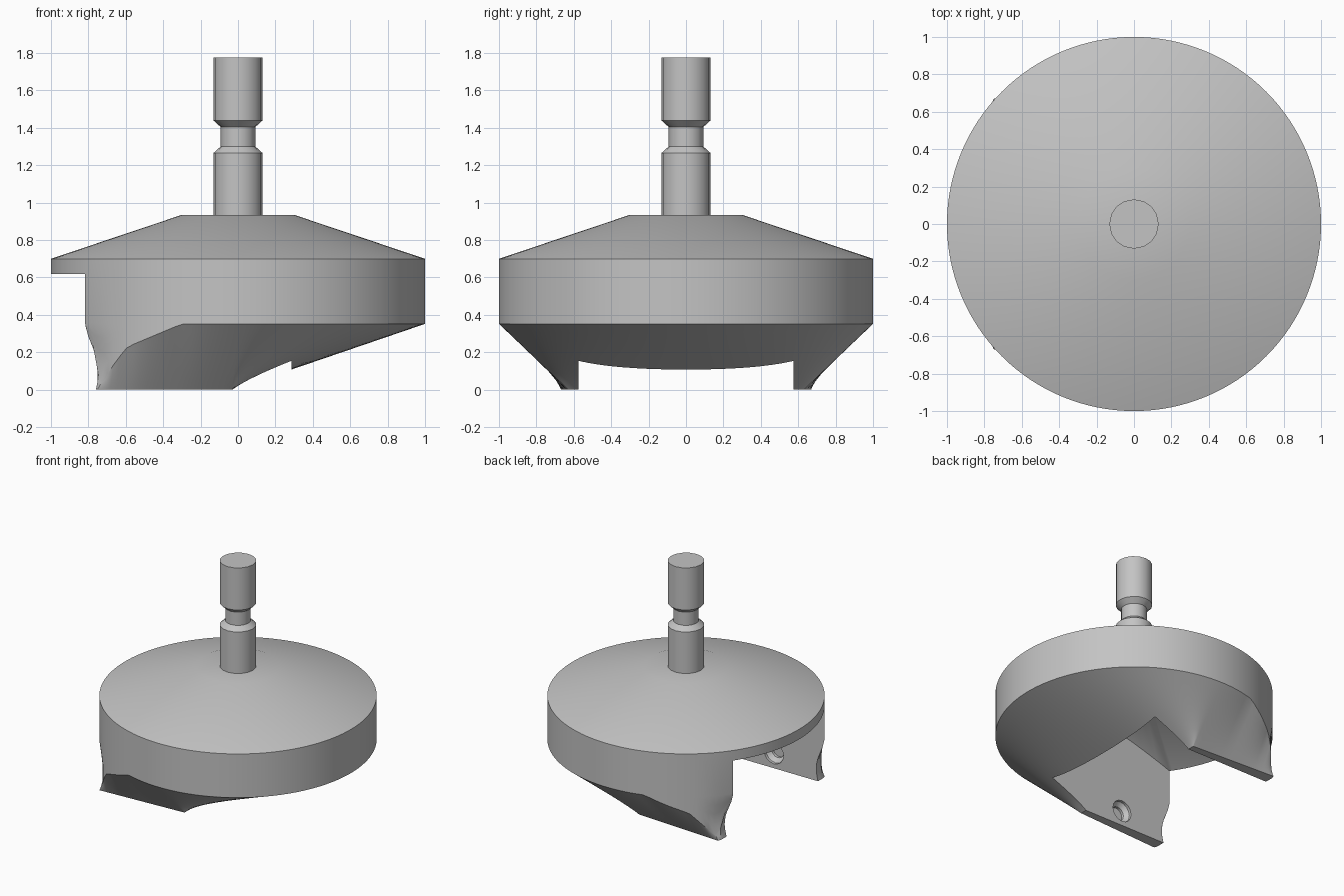
import bpy, bmesh, math
from mathutils import Vector

cube = bpy.data.objects.get("Cube")
if cube:
    bpy.data.objects.remove(cube)

steel = bpy.data.materials.new("grey steel")
steel.use_nodes = True
GREY = (0.55, 0.55, 0.55, 1)
steel.diffuse_color = GREY
steel.node_tree.nodes["Principled BSDF"].inputs["Base Color"].default_value = GREY


def loft(name, rings):
    """Skin closed rings of points from top to bottom and cap both ends."""
    bm = bmesh.new()
    loops = [[bm.verts.new(p) for p in ring] for ring in rings]
    n = len(loops[0])
    for a, b in zip(loops, loops[1:]):
        for i in range(n):
            j = (i + 1) % n
            bm.faces.new((a[i], b[i], b[j], a[j]))
    bm.faces.new(loops[0])
    bm.faces.new(loops[-1][::-1])
    bmesh.ops.recalc_face_normals(bm, faces=bm.faces)
    mesh = bpy.data.meshes.new(name)
    bm.to_mesh(mesh)
    bm.free()
    mesh.materials.append(steel)
    obj = bpy.data.objects.new(name, mesh)
    bpy.context.collection.objects.link(obj)
    return obj


def circle(r, z, n):
    return [Vector((r * math.cos(k * math.tau / n), r * math.sin(k * math.tau / n), z))
            for k in range(n)]


def activate(obj):
    bpy.ops.object.select_all(action='DESELECT')
    obj.select_set(True)
    bpy.context.view_layer.objects.active = obj


def combine(obj, helper, operation):
    helper.hide_render = True
    mod = obj.modifiers.new("combine", 'BOOLEAN')
    mod.operation = operation
    mod.solver = 'EXACT'
    mod.object = helper
    activate(obj)
    bpy.ops.object.modifier_apply(modifier=mod.name)
    bpy.data.objects.remove(helper)


# Cutter head: cone and rim, lofted down to a square-ended foot
SIDES, RIM, CORNER = 128, 0.357, 0.75
CREASE = [(-1, 0.35), (-0.83, 0.35), (-0.76, 0.02), (-0.59, 0.23), (-0.3, 0.352), (1.1, 0.352)]


def crease_height(x):
    """Height at which the upright rim wall turns in toward the foot."""
    for (x0, z0), (x1, z1) in zip(CREASE, CREASE[1:]):
        if x <= x1:
            return z0 + (z1 - z0) * (x - x0) / (x1 - x0)


def foot_point(p):
    """Place on the foot outline that a rim point runs down to."""
    side = math.copysign(1, p.y)
    if p.x >= 0:
        return Vector((-0.03, 0.63 * p.y, 0))
    u = -p.x / CORNER
    if u < 1:
        return Vector((-0.03 - 0.73 * u, side * (0.63 + 0.04 * u), 0))
    return Vector((-0.76, 0.67 * p.y / math.sqrt(1 - CORNER ** 2), 0))


def hollowed(p, q):
    """Sweep the wall in behind each cutting tip."""
    w = min(1, max(0, (-p.x - 0.66) / 0.14))
    fall = max(0, 1 - q.z / RIM)
    return q + Vector((0.042 * w * math.sin(math.pi * fall ** 1.3), 0, 0))


rim = circle(1, RIM, SIDES)
rings = [circle(0.3, 0.935, SIDES), circle(1, 0.70, SIDES), rim]
edge = [Vector((p.x, p.y, crease_height(p.x))) for p in rim]
feet = [foot_point(p) for p in rim]
for tops, bottoms, steps in ((rim, edge, 4), (edge, feet, 8)):
    for step in range(1, steps + 1):
        rings.append([hollowed(p, a.lerp(b, step / steps))
                      for p, a, b in zip(rim, tops, bottoms)])
head = loft("cutter_head", rings)

# Open slot between the two blades, with a roof that follows the cone
SLOT = 0.575
corners = [(-1.25, -SLOT), (0.285, -SLOT), (0.285, SLOT), (-1.25, SLOT)]
slot = loft("slot_cutter", [[(x, y, z) for x, y in corners] for z in (1.0, -0.1)])
roof = loft("roof_shape", [circle(r, z, 64) for r, z in
                           ((0.5, 0.83), (1, 0.62), (1.4, 0.62), (1.4, -0.2))])
combine(slot, roof, 'INTERSECT')
combine(head, slot, 'DIFFERENCE')

# Shallow screw hole in the inner face of each blade
for side in (-1, 1):
    hole = []
    for r, depth in ((0.085, -0.03), (0.085, 0.02), (0.055, 0.05), (0.055, 0.07)):
        hole.append([(-0.37 + p.x, side * (SLOT + depth), 0.12 + p.y)
                     for p in circle(r, 0, 16)])
    combine(head, loft("hole_cutter", hole), 'DIFFERENCE')

# Grooved shank
shank_profile = [(0.132, 1.775), (0.132, 1.44), (0.093, 1.405), (0.093, 1.30),
                 (0.132, 1.265), (0.132, 0.92)]
shank = loft("shank", [circle(r, z, 16) for r, z in shank_profile])

for obj in (head, shank):
    activate(obj)
    bpy.ops.object.shade_smooth_by_angle(angle=math.radians(30))
